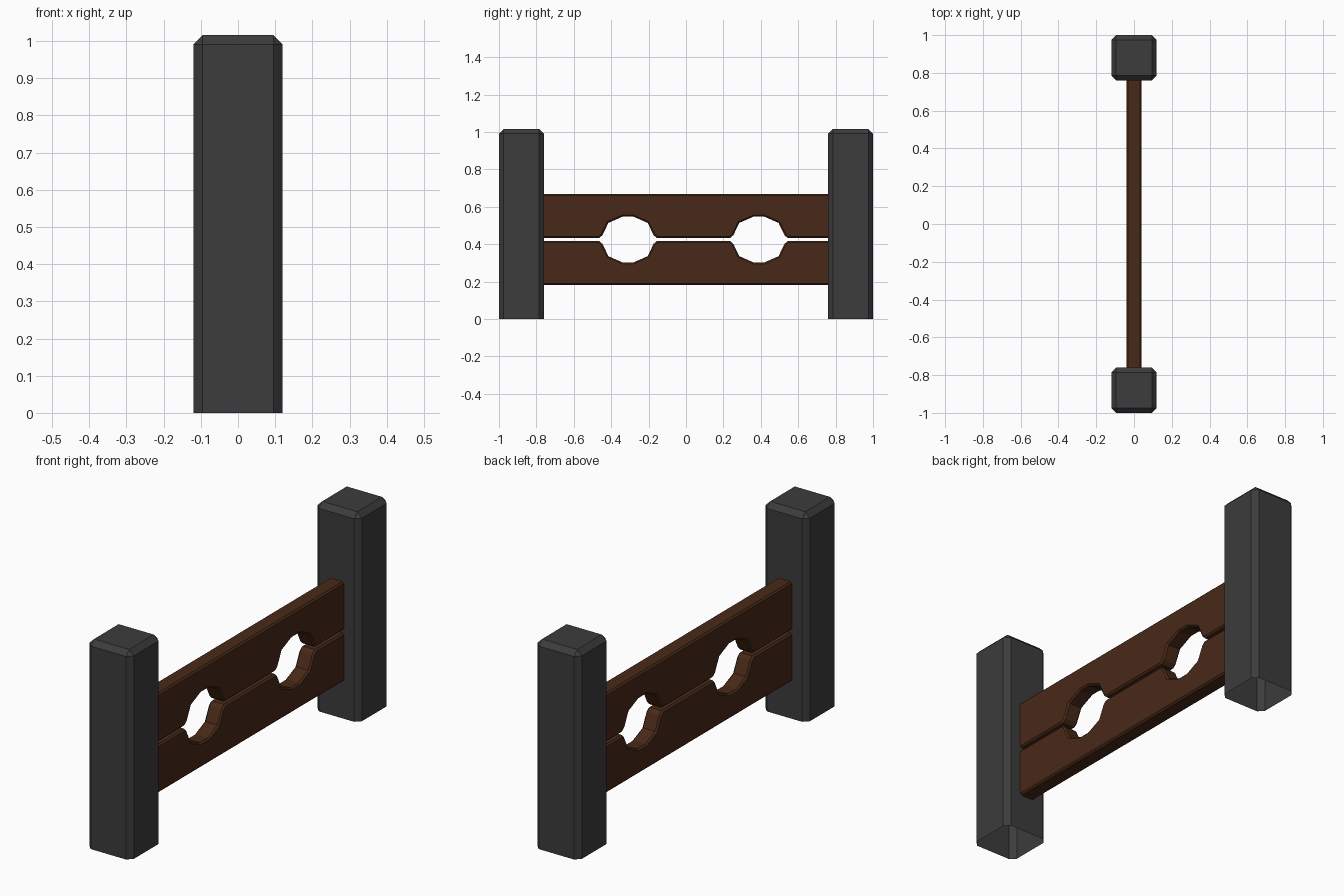
import bpy, bmesh

if "Cube" in bpy.data.objects:
    bpy.data.objects.remove(bpy.data.objects["Cube"])


def material(name, rgb):
    m = bpy.data.materials.new(name)
    m.diffuse_color = (*rgb, 1)
    m.use_nodes = True
    m.node_tree.nodes["Principled BSDF"].inputs["Base Color"].default_value = m.diffuse_color
    return m


def finish(bm, name, mat):
    bmesh.ops.recalc_face_normals(bm, faces=bm.faces)
    me = bpy.data.meshes.new(name)
    bm.to_mesh(me)
    bm.free()
    me.materials.append(mat)
    ob = bpy.data.objects.new(name, me)
    bpy.context.collection.objects.link(ob)


iron = material("dark_grey", (0.045, 0.045, 0.045))
wood = material("dark_wood", (0.065, 0.022, 0.009))

HEIGHT = 1.016
HALF = 0.04        # half board thickness
END = 0.76         # boards meet the posts here
HOLES = (-0.31, 0.39)


def post(name, y):
    bm = bmesh.new()
    bmesh.ops.create_cube(bm, size=1)
    for v in bm.verts:
        v.co = (v.co.x * 0.24, y + v.co.y * 0.24, (v.co.z + 0.5) * HEIGHT)
    # open underside
    bottom = [f for f in bm.faces if f.calc_center_median().z < 0.01]
    bmesh.ops.delete(bm, geom=bottom, context='FACES_ONLY')
    # chamfer uprights and top rim
    edges = [e for e in bm.edges if max(v.co.z for v in e.verts) > 0.5]
    bmesh.ops.bevel(bm, geom=edges, offset=0.025, offset_type='OFFSET',
                    segments=1, profile=0.5, affect='EDGES')
    finish(bm, name, iron)


def board(name, inner_z, outer_z):
    s = 1 if outer_z > inner_z else -1
    # half opening: (sideways offset, depth into the board)
    half = [(-0.155, 0), (-0.137, 0.016), (-0.105, 0.082), (-0.03, 0.115)]
    opening = half + [(-a, d) for a, d in reversed(half)]
    outline = [(-END, inner_z)]
    for c in HOLES:
        outline += [(c + a, inner_z + s * d) for a, d in opening]
    outline += [(END, inner_z), (END, outer_z), (-END, outer_z)]
    bm = bmesh.new()
    face = bm.faces.new([bm.verts.new((-HALF, y, z)) for y, z in outline])
    ext = bmesh.ops.extrude_face_region(bm, geom=[face], use_keep_orig=True)
    for g in ext["geom"]:
        if isinstance(g, bmesh.types.BMVert):
            g.co.x = HALF
    bmesh.ops.recalc_face_normals(bm, faces=bm.faces)
    # small chamfer along the long edges and around the openings
    edges = []
    for e in bm.edges:
        a, b = (v.co for v in e.verts)
        if abs(a.x - b.x) < 1e-5 and abs(a.y - b.y) > 1e-5:
            edges.append(e)
    bmesh.ops.bevel(bm, geom=edges, offset=0.008, offset_type='OFFSET',
                    segments=1, profile=0.5, affect='EDGES')
    finish(bm, name, wood)


post("front_post", -0.88)
post("back_post", 0.88)
board("upper_board", 0.432, 0.668)
board("lower_board", 0.418, 0.182)
